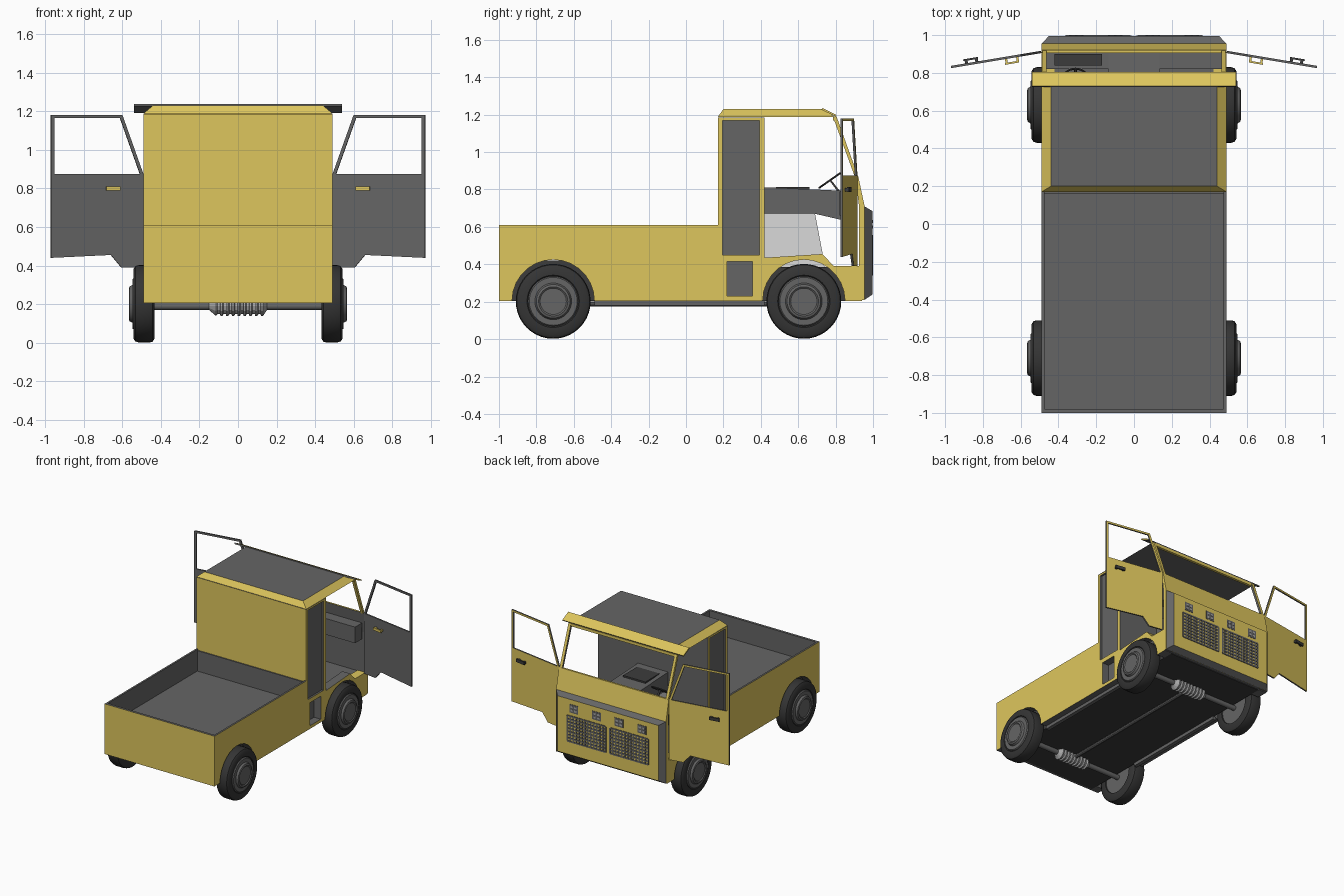
import bpy, bmesh, math
from mathutils import Matrix, Vector

if "Cube" in bpy.data.objects:
    bpy.data.objects.remove(bpy.data.objects["Cube"])


def colour(name, r, g, b):
    m = bpy.data.materials.new(name)
    m.diffuse_color = (r, g, b, 1)
    m.use_nodes = True
    m.node_tree.nodes["Principled BSDF"].inputs["Base Color"].default_value = m.diffuse_color
    return m


YELLOW = colour("yellow_paint", 0.73, 0.565, 0.11)
GREY = colour("dark_grey", 0.13, 0.13, 0.13)
RUBBER = colour("rubber", 0.035, 0.035, 0.035)
LIGHT = colour("light_grey", 0.70, 0.70, 0.70)
METAL = colour("axle_metal", 0.38, 0.38, 0.38)
UNDER = colour("underside", 0.045, 0.045, 0.045)


def finish(name, bm, mats, rule=None):
    """Make an object; rule(normal, centre) gives the material slot per face."""
    bmesh.ops.recalc_face_normals(bm, faces=bm.faces)
    if rule:
        for f in bm.faces:
            f.material_index = int(rule(f.normal, f.calc_center_median()))
    me = bpy.data.meshes.new(name)
    bm.to_mesh(me)
    bm.free()
    for m in mats:
        me.materials.append(m)
    ob = bpy.data.objects.new(name, me)
    bpy.context.collection.objects.link(ob)
    return ob


def prism(name, pts, x0, x1, mats, rule=None):
    """Extrude a (y, z) outline from x0 to x1."""
    bm = bmesh.new()
    a = [bm.verts.new((x0, y, z)) for y, z in pts]
    b = [bm.verts.new((x1, y, z)) for y, z in pts]
    bm.faces.new(a)
    bm.faces.new(b[::-1])
    for i in range(len(pts)):
        j = (i + 1) % len(pts)
        bm.faces.new((a[i], b[i], b[j], a[j]))
    return finish(name, bm, mats, rule)


def box(name, x0, x1, y0, y1, z0, z1, mats, rule=None):
    return prism(name, [(y0, z0), (y1, z0), (y1, z1), (y0, z1)], x0, x1, mats, rule)


def frustum(name, ring0, ring1, mats, rule):
    bm = bmesh.new()
    a = [bm.verts.new(p) for p in ring0]
    b = [bm.verts.new(p) for p in ring1]
    bm.faces.new(a)
    bm.faces.new(b)
    for i in range(4):
        j = (i + 1) % 4
        bm.faces.new((a[i], a[j], b[j], b[i]))
    return finish(name, bm, mats, rule)


def lathe(name, profile, centre, mat, seg=40, axis="X", smooth=True):
    """Spin (radius, offset) points round the x or y axis."""
    bm = bmesh.new()
    vs = [bm.verts.new((o, r, 0)) for r, o in profile]
    es = [bm.edges.new(p) for p in zip(vs, vs[1:])]
    bmesh.ops.spin(bm, geom=vs + es, cent=(0, 0, 0), axis=(1, 0, 0),
                   angle=2 * math.pi, steps=seg, use_merge=True)
    bmesh.ops.remove_doubles(bm, verts=bm.verts, dist=1e-5)
    if axis == "Y":
        bmesh.ops.rotate(bm, verts=bm.verts, matrix=Matrix.Rotation(math.pi / 2, 3, "Z"))
    bmesh.ops.translate(bm, verts=bm.verts, vec=centre)
    ob = finish(name, bm, [mat])
    if smooth:
        bpy.ops.object.select_all(action="DESELECT")
        ob.select_set(True)
        bpy.context.view_layer.objects.active = ob
        bpy.ops.object.shade_smooth_by_angle(angle=math.radians(35))
    return ob


def mirror(ob):
    """Add the copy for the other side of the vehicle."""
    c = ob.copy()
    c.data = ob.data.copy()
    c.name = ob.name + "_left"
    c.data.transform(Matrix.Scale(-1, 4, (1, 0, 0)))
    c.data.flip_normals()
    bpy.context.collection.objects.link(c)


def cut(ob, *dims):
    """Sink a grey pocket into an object."""
    cutter = box("cutter", *dims, [YELLOW, GREY], lambda n, c: 1)
    mod = ob.modifiers.new("pocket", "BOOLEAN")
    mod.object, mod.operation, mod.solver = cutter, "DIFFERENCE", "EXACT"
    bpy.context.view_layer.objects.active = ob
    bpy.ops.object.modifier_apply(modifier="pocket")
    bpy.data.objects.remove(cutter)


def arch(cy, r=0.22, n=14):
    return [(cy - r * math.cos(math.pi * i / n), 0.205 + r * math.sin(math.pi * i / n))
            for i in range(n + 1)]


REAR, FRONT = -0.71, 0.63
PAINT = [YELLOW, GREY]
outer = lambda n, c: n.x < 0.5

# Underbody and cargo bed
box("underbody_rear", -0.42, 0.42, -0.985, 0.42, 0.205, 0.42, [UNDER])
box("underbody_front", -0.42, 0.42, 0.42, 0.93, 0.205, 0.385, [UNDER, GREY], lambda n, c: n.z > 0.5)
box("bed_floor", -0.48, 0.48, -0.985, 0.17, 0.428, 0.435, [GREY])
box("tailgate", -0.49, 0.49, -1.0, -0.98, 0.205, 0.61, PAINT, lambda n, c: n.y > 0.5 or abs(n.z) > 0.5)
box("bed_front_wall", -0.475, 0.475, 0.16, 0.169, 0.43, 0.60, [GREY])
bed = [(-0.98, 0.205)] + arch(REAR) + [(0.17, 0.205), (0.17, 0.43), (-0.98, 0.43)]
mirror(prism("bed_lower_side", bed, 0.42, 0.49, PAINT, outer))
mirror(box("bed_side", 0.475, 0.49, -0.98, 0.17, 0.43, 0.61, PAINT, outer))

# Cab lower sides with step pocket
cab = [(0.17, 0.205)] + arch(FRONT) + [(0.94, 0.205), (0.94, 0.39), (0.79, 0.39),
                                       (0.73, 0.455), (0.42, 0.435), (0.17, 0.435)]
side = prism("cab_lower_side", cab, 0.42, 0.49, PAINT,
             lambda n, c: n.x < 0.5 and not (n.z > 0.5 and c.z > 0.385 and n.y >= -0.1 and c.y > 0.72))
cut(side, 0.43, 0.6, 0.22, 0.355, 0.23, 0.415)
mirror(side)

# Bulkhead behind the cabin, with inset side panels
wall = box("cab_bulkhead", -0.49, 0.49, 0.17, 0.42, 0.43, 1.185, PAINT,
           lambda n, c: n.y > 0.5 or abs(n.z) > 0.5)
for s in (1, -1):
    xs = sorted((s * 0.475, s * 0.6))
    cut(wall, *xs, 0.195, 0.392, 0.45, 1.17)

# Roof and visor
ring = lambda x, y0, y1, z: [(-x, y0, z), (x, y0, z), (x, y1, z), (-x, y1, z)]
frustum("roof", ring(0.49, 0.17, 0.795, 1.188), ring(0.44, 0.2, 0.735, 1.23), PAINT,
        lambda n, c: abs(n.z) > 0.95)
prism("roof_visor", [(0.73, 1.236), (0.805, 1.198), (0.80, 1.19), (0.725, 1.226)], -0.54, 0.54, PAINT,
      lambda n, c: n.z < -0.3 or n.y < -0.5)
box("windscreen_header", -0.48, 0.48, 0.785, 0.805, 1.168, 1.19, [YELLOW])
mirror(prism("windscreen_pillar", [(0.92, 0.87), (0.902, 0.87), (0.785, 1.19), (0.805, 1.19)],
             0.462, 0.485, PAINT, lambda n, c: n.x < -0.5))

# Front cowl and nose
prism("front_cowl", [(0.955, 0.21), (0.955, 0.71), (0.92, 0.875), (0.905, 0.875), (0.925, 0.71),
                     (0.925, 0.21)], -0.49, 0.49, PAINT, lambda n, c: n.y < -0.3 or n.z < -0.5)
face = lambda x, y, z0, z1: [(-x, y, z0), (x, y, z0), (x, y, z1), (-x, y, z1)]
frustum("nose", face(0.49, 0.954, 0.21, 0.71), face(0.45, 0.996, 0.238, 0.685), PAINT,
        lambda n, c: n.y < 0.9)

# Grilles and lamps
for s in (1, -1):
    x0, x1 = sorted((s * 0.02, s * 0.36))
    for i in range(14):
        x = x0 + (x1 - x0) * i / 13
        box("grille_bar", x - 0.006, x + 0.006, 0.99, 0.999, 0.345, 0.55, [GREY])
    for i in range(9):
        z = 0.345 + 0.205 * i / 8
        box("grille_slat", x0, x1, 0.99, 1.0, z - 0.006, z + 0.006, [GREY])
    for x in (s * 0.10, s * 0.305):
        box("lamp_surround", x - 0.038, x + 0.038, 0.99, 0.998, 0.58, 0.648, [GREY])
        for dx in (-0.017, 0.017):
            for z in (0.6, 0.628):
                box("lamp", x + dx - 0.01, x + dx + 0.01, 0.995, 1.0, z - 0.008, z + 0.008, [METAL])

# Cabin interior
prism("engine_cover", [(0.42, 0.385), (0.74, 0.385), (0.73, 0.46), (0.69, 0.67), (0.42, 0.67)],
      -0.13, 0.13, [LIGHT])
prism("console", [(0.42, 0.67), (0.69, 0.67), (0.82, 0.64), (0.91, 0.64), (0.91, 0.79), (0.80, 0.795),
                  (0.42, 0.812)], -0.135, 0.135, [GREY])
box("console_tray", -0.1, 0.1, 0.48, 0.66, 0.80, 0.814, [UNDER])
box("dashboard", -0.47, 0.47, 0.82, 0.91, 0.66, 0.79, [GREY])
box("instrument_pod", -0.42, -0.17, 0.84, 0.9, 0.79, 0.815, [UNDER])
bpy.ops.mesh.primitive_torus_add(location=(-0.31, 0.768, 0.848), rotation=(math.radians(35), 0, 0),
                                 major_radius=0.066, minor_radius=0.006,
                                 major_segments=28, minor_segments=6)
wheel = bpy.context.object
wheel.name = "steering_wheel"
wheel.data.materials.append(UNDER)
prism("steering_column", [(0.765, 0.85), (0.773, 0.855), (0.84, 0.77), (0.825, 0.77)], -0.317, -0.303, [UNDER])
prism("steering_spoke", [(0.715, 0.806), (0.82, 0.88), (0.82, 0.886), (0.715, 0.812)], -0.316, -0.304, [UNDER])

# Open doors, laid out along y and swung about the front hinge
d = Vector((0.48, -0.08, 0)).normalized()
n = Vector((-d.y, d.x, 0))
swing = Matrix(((n.x, d.x, 0, 0.49), (n.y, d.y, 0, 0.905), (0, 0, 1, 0), (0, 0, 0, 1)))
parts = [("door_panel", [(0, 0.39), (0.115, 0.39), (0.17, 0.455), (0.485, 0.44), (0.485, 0.875), (0, 0.875)]),
         ("door_frame_rear", [(0.468, 0.875), (0.485, 0.875), (0.485, 1.18), (0.468, 1.18)]),
         ("door_frame_top", [(0.11, 1.165), (0.485, 1.165), (0.485, 1.18), (0.115, 1.18)]),
         ("door_frame_front", [(0.0, 0.875), (0.018, 0.875), (0.128, 1.18), (0.11, 1.18)])]
doors = [prism(name, pts, 0, 0.012, PAINT, outer) for name, pts in parts]
doors += [box("inner_handle", -0.03, -0.02, 0.125, 0.2, 0.79, 0.81, [YELLOW]),
          box("outer_handle", 0.025, 0.035, 0.335, 0.415, 0.787, 0.812, [UNDER])]
for y in (0.13, 0.19):
    doors.append(box("inner_handle_post", -0.022, 0.001, y - 0.006, y + 0.006, 0.793, 0.807, [YELLOW]))
for y in (0.345, 0.4):
    doors.append(box("outer_handle_post", 0.01, 0.027, y - 0.008, y + 0.008, 0.79, 0.809, [UNDER]))
for ob in doors:
    ob.data.transform(swing)
    bm = bmesh.new()
    bm.from_mesh(ob.data)
    bmesh.ops.recalc_face_normals(bm, faces=bm.faces)
    bm.to_mesh(ob.data)
    bm.free()
    mirror(ob)

# Wheels, axles and drive line
tyre = [(0.13, 0.45), (0.135, 0.432), (0.18, 0.432), (0.196, 0.442), (0.2, 0.456), (0.2, 0.516),
        (0.195, 0.532), (0.18, 0.542), (0.14, 0.542), (0.13, 0.53)]
rim = [(0, 0.44), (0.134, 0.44), (0.134, 0.54), (0.128, 0.547), (0.098, 0.547), (0.09, 0.562),
       (0.078, 0.566), (0.07, 0.56), (0, 0.56)]
for y in (REAR, FRONT):
    mirror(lathe("tyre", tyre, (0, y, 0.202), RUBBER))
    mirror(lathe("wheel_rim", rim, (0, y, 0.202), GREY))
    lathe("axle", [(0, -0.44), (0.02, -0.44), (0.02, 0.44), (0, 0.44)], (0, y, 0.19), GREY, 12)
    case = [(0, -0.15), (0.02, -0.15), (0.05, -0.115)]
    for i in range(8):
        x = -0.105 + i * 0.03
        case += [(0.042, x), (0.042, x + 0.012), (0.052, x + 0.014), (0.052, x + 0.024)]
    lathe("differential", case + [(0.02, 0.15), (0, 0.15)], (0, y, 0.19), METAL, 12, smooth=False)
lathe("drive_shaft", [(0, REAR), (0.015, REAR), (0.015, FRONT), (0, FRONT)], (0, 0, 0.188), GREY, 10, "Y")
mirror(box("chassis_rail", 0.41, 0.44, -0.49, 0.42, 0.18, 0.206, [GREY]))
